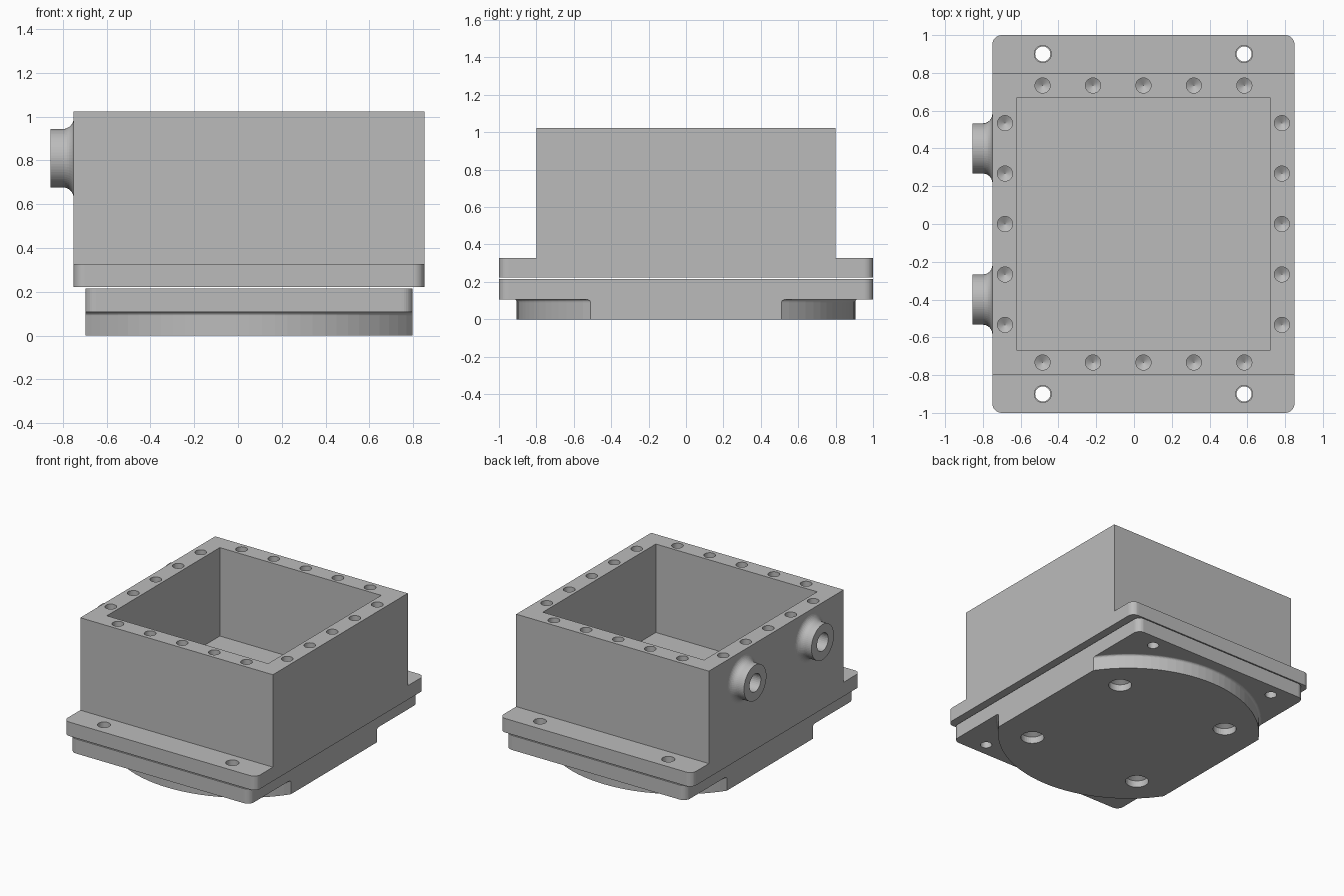
import bpy, bmesh, math
from mathutils import Matrix, Vector

if "Cube" in bpy.data.objects:
    bpy.data.objects.remove(bpy.data.objects["Cube"], do_unlink=True)

CX = 0.05                       # centre line of the enclosure
FLANGE_Z, DECK_Z, TOP_Z = 0.223, 0.328, 1.022
PLATE_Z, PLATE_TOP = 0.107, 0.216

grey = bpy.data.materials.new("plain grey")
grey.use_nodes = True
grey.diffuse_color = (0.5, 0.5, 0.5, 1)
grey.node_tree.nodes["Principled BSDF"].inputs["Base Color"].default_value = (0.5, 0.5, 0.5, 1)


def block(bm, half_x, half_y, z0, z1, radius=0):
    """Box around the centre line with optional rounded upright edges."""
    made = bmesh.ops.create_cube(bm, size=1)["verts"]
    size = Matrix.Diagonal((2 * half_x, 2 * half_y, z1 - z0, 1))
    bmesh.ops.transform(bm, verts=made, matrix=Matrix.Translation((CX, 0, (z0 + z1) / 2)) @ size)
    if radius:
        upright = [e for e in {e for v in made for e in v.link_edges}
                   if abs(e.verts[0].co.z - e.verts[1].co.z) > 0.01]
        bmesh.ops.bevel(bm, geom=upright, offset=radius, segments=8, profile=0.5, affect="EDGES")


def lathe(bm, profile, place, steps=64):
    """Turn (radius, height) points about z into a closed solid, then place it."""
    rings = []
    for r, h in profile:
        count = steps if r > 0 else 1
        rings.append([bm.verts.new(place @ Vector((r * math.cos(i * math.tau / steps),
                                                   r * math.sin(i * math.tau / steps), h)))
                      for i in range(count)])
    for a, b in zip(rings, rings[1:]):
        for i in range(steps):
            j = (i + 1) % steps
            corners = [a[i % len(a)], a[j % len(a)], b[j % len(b)], b[i % len(b)]]
            bm.faces.new(list(dict.fromkeys(corners)))
    for ring in (rings[0], rings[-1]):
        if len(ring) > 1:
            bm.faces.new(ring)


def drill(bm, r, depth, place):
    """Blind hole cutter with a conical drill tip, pointing along +z."""
    lathe(bm, [(r, -0.03), (r, depth), (0, depth + 0.6 * r)], place, 32)


def through(bm, r, x, y, z0, z1):
    lathe(bm, [(r, z0), (r, z1)], Matrix.Translation((x, y, 0)), 32)


def fillet(r, h, radius, sign):
    """Concave quarter arc widening from radius r to r + radius."""
    return [(r + radius * (1 - math.cos(t)), h + sign * radius * math.sin(t))
            for t in (k * math.pi / 16 for k in range(9))]


def solid(name, bm):
    bmesh.ops.recalc_face_normals(bm, faces=bm.faces)
    mesh = bpy.data.meshes.new(name)
    bm.to_mesh(mesh)
    bm.free()
    mesh.materials.append(grey)
    obj = bpy.data.objects.new(name, mesh)
    bpy.context.collection.objects.link(obj)
    return obj


def combine(obj, bm, operation):
    """Apply one exact boolean and discard the helper."""
    helper = solid("helper", bm)
    mod = obj.modifiers.new("combine", "BOOLEAN")
    mod.operation, mod.solver, mod.object = operation, "EXACT", helper
    bpy.context.view_layer.update()
    result = bpy.data.meshes.new_from_object(obj.evaluated_get(bpy.context.evaluated_depsgraph_get()))
    obj.modifiers.clear()
    obj.data = result
    bpy.data.objects.remove(helper, do_unlink=True)


signs = [(sx, sy) for sx in (-1, 1) for sy in (-1, 1)]

# Housing: mounting flange with the box walls on top
bm = bmesh.new()
block(bm, 0.8, 1.0, FLANGE_Z, DECK_Z, 0.05)
housing = solid("housing", bm)
bm = bmesh.new()
block(bm, 0.8, 0.8, FLANGE_Z + 0.05, TOP_Z)
combine(housing, bm, "UNION")

# Two pipe bosses on the right wall, flaring into it
bosses = [Matrix.Translation((-0.855, y, 0.81)) @ Matrix.Rotation(math.pi / 2, 4, "Y")
          for y in (-0.4, 0.4)]
bm = bmesh.new()
for place in bosses:
    lathe(bm, [(0.133, 0)] + fillet(0.133, 0.055, 0.05, 1) + [(0.183, 0.14)], place)
combine(housing, bm, "UNION")

# Cavity, rim bolt holes, flange holes and pipe bores
bm = bmesh.new()
block(bm, 0.67, 0.67, 0.358, TOP_Z + 0.1)
for i in range(-2, 3):
    for s in (-1, 1):
        for x, y in ((CX + i * 0.267, s * 0.733), (CX + s * 0.733, i * 0.267)):
            drill(bm, 0.04, 0.2, Matrix.Translation((x, y, TOP_Z)) @ Matrix.Rotation(math.pi, 4, "X"))
for sx, sy in signs:
    through(bm, 0.045, CX + sx * 0.533, sy * 0.9, 0.1, 0.5)
for place in bosses:
    drill(bm, 0.067, 0.14, place)
combine(housing, bm, "DIFFERENCE")

# Base: round foot trimmed flat on both sides, filleted into a plate
bm = bmesh.new()
lathe(bm, [(0.905, 0)] + fillet(0.905, PLATE_Z - 0.016, 0.016, 1) + [(0.921, PLATE_Z + 0.04)],
      Matrix.Translation((CX, 0, 0)), 96)
base = solid("base_plate", bm)
bm = bmesh.new()
block(bm, 0.747, 1.2, -0.1, 0.5)
combine(base, bm, "INTERSECT")
bm = bmesh.new()
block(bm, 0.747, 1.0, PLATE_Z, PLATE_TOP, 0.05)
combine(base, bm, "UNION")

# Corner holes through the plate and large blind holes in the foot
bm = bmesh.new()
for sx, sy in signs:
    through(bm, 0.04, CX + sx * 0.533, sy * 0.9, -0.1, 0.5)
    drill(bm, 0.08, 0.05, Matrix.Translation((CX + sx * 0.473, sy * 0.473, 0)))
combine(base, bm, "DIFFERENCE")
